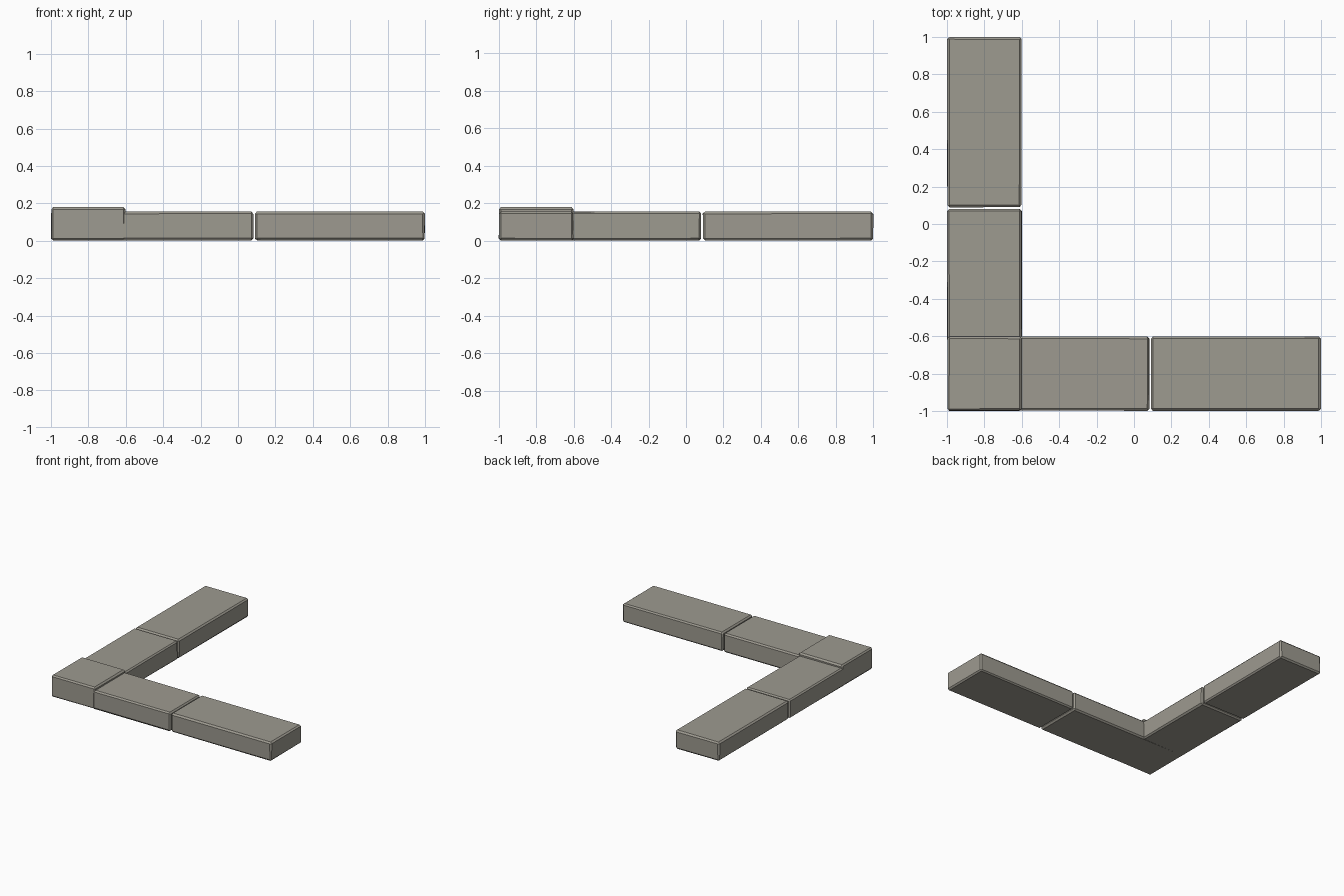
import bpy, bmesh, random
from mathutils import Vector

random.seed(4)
if "Cube" in bpy.data.objects:
    bpy.data.objects.remove(bpy.data.objects["Cube"], do_unlink=True)

# Stone colour
stone = bpy.data.materials.new("warm_grey_stone")
stone.use_nodes = True
colour = (0.34, 0.325, 0.28, 1)
stone.diffuse_color = colour
stone.node_tree.nodes["Principled BSDF"].inputs["Base Color"].default_value = colour


def block(name, low, high, bevel=0.011, wear=0.003):
    """Chamfered stone block between two corners, with slightly uneven edges."""
    low, high = Vector(low), Vector(high)
    mid, size = (low + high) / 2, high - low
    bm = bmesh.new()
    bmesh.ops.create_cube(bm, size=1)
    for v in bm.verts:
        v.co = mid + v.co * size
    bmesh.ops.bevel(bm, geom=bm.edges[:], offset=bevel, segments=1,
                    affect='EDGES', profile=0.5)
    # Wear moves points inwards only, so the outer size holds
    for v in bm.verts:
        for axis in range(3):
            inward = 1 if v.co[axis] < mid[axis] else -1
            v.co[axis] += inward * random.uniform(0, wear)
    mesh = bpy.data.meshes.new(name)
    bm.to_mesh(mesh)
    bm.free()
    mesh.materials.append(stone)
    obj = bpy.data.objects.new(name, mesh)
    bpy.context.collection.objects.link(obj)


inner = -0.6    # inner face of both arms
top = 0.157     # height of the arm stones
tuck = -0.63    # arm stones reach a little into the corner stone

# Raised corner stone
block("corner_stone", (-1, -1, 0), (inner, inner, 0.18))

# Two stones along each arm, with an open joint between them
for part, start, end in (("inner_stone", tuck, 0.083), ("outer_stone", 0.089, 1)):
    block("front_arm_" + part, (start, -1, 0), (end, inner, top))
    block("side_arm_" + part, (-1, start, 0), (inner, end, top))
